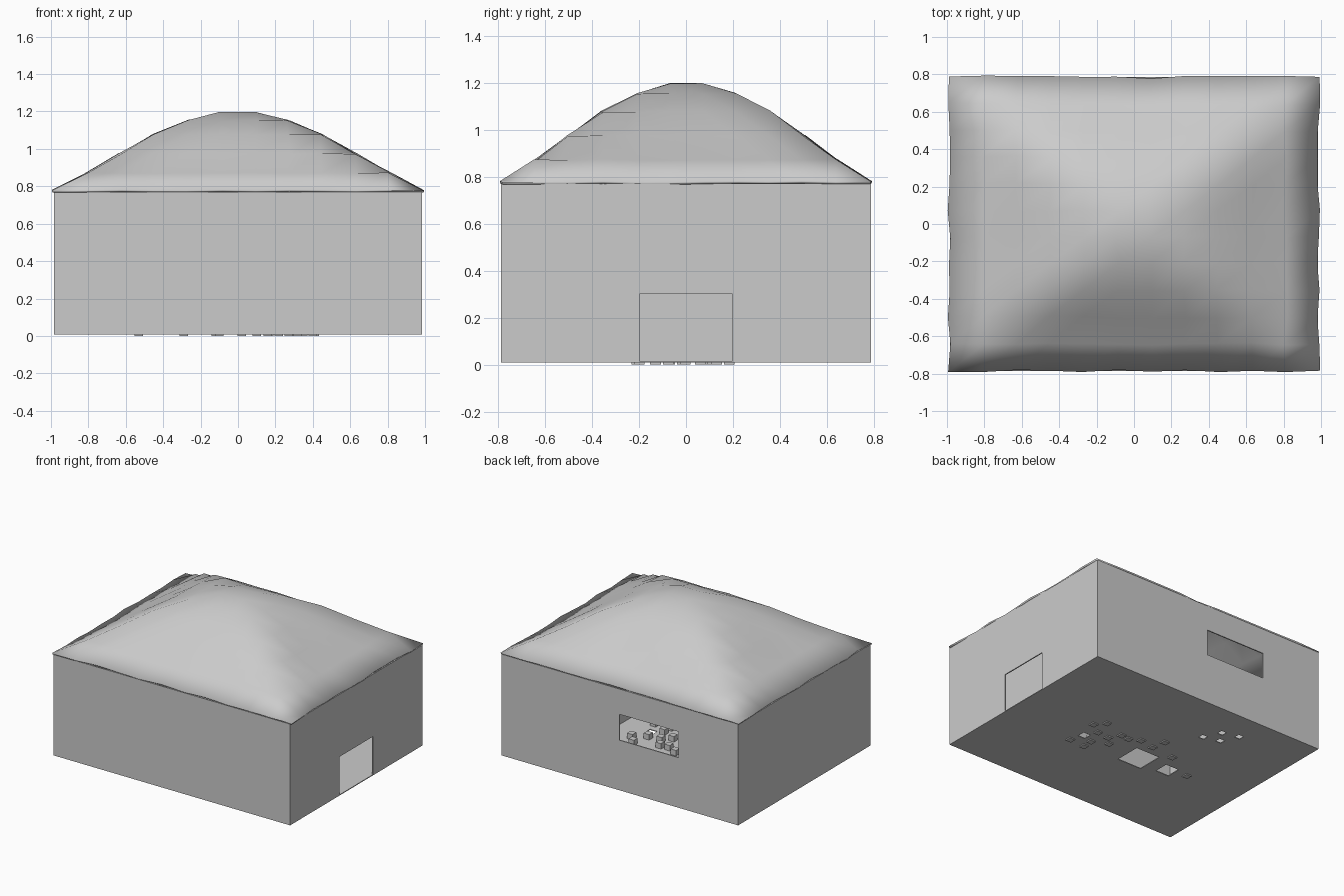
import bpy, bmesh, math, random
from mathutils import Vector

if "Cube" in bpy.data.objects:
    bpy.data.objects.remove(bpy.data.objects["Cube"])

random.seed(4)
grey = bpy.data.materials.new("plain grey")
grey.diffuse_color = (0.6, 0.6, 0.6, 1)
grey.use_nodes = True
grey.node_tree.nodes["Principled BSDF"].inputs["Base Color"].default_value = grey.diffuse_color


def finish(name, bm):
    me = bpy.data.meshes.new(name)
    bm.to_mesh(me)
    bm.free()
    me.materials.append(grey)
    ob = bpy.data.objects.new(name, me)
    bpy.context.collection.objects.link(ob)
    return ob


def boxes(name, spans):
    """One mesh made of boxes, each given as (x0, x1, y0, y1, z0, z1)."""
    bm = bmesh.new()
    for x0, x1, y0, y1, z0, z1 in spans:
        r = bmesh.ops.create_cube(bm, size=1)
        for v in r["verts"]:
            v.co = Vector(((x0 + x1) / 2 + v.co.x * (x1 - x0),
                           (y0 + y1) / 2 + v.co.y * (y1 - y0),
                           (z0 + z1) / 2 + v.co.z * (z1 - z0)))
    return finish(name, bm)


def block(x, y, s, z0, z1):
    return (x - s / 2, x + s / 2, y - s / 2, y + s / 2, z0, z1)


def cut(ob, cutter):
    m = ob.modifiers.new("cut", "BOOLEAN")
    m.object = cutter
    m.operation = "DIFFERENCE"
    m.solver = "EXACT"
    cutter.hide_render = True
    cutter.hide_set(True)


W, D, T = 0.985, 0.787, 0.008

# Walls and floor: thin open-topped shell
walls = boxes("walls_and_floor", [(-W, W, -D, D, 0.008, 0.77)])
cavity = boxes("cavity_cutter", [(-W + T, W - T, -D + T, D - T, 0.014, 1.0)])
floor_holes = [(-0.125, -0.10, 0.20), (-0.38, -0.10, 0.11), (0.36, -0.10, 0.06),
               (-0.277, 0.405, 0.045), (-0.34, 0.53, 0.045),
               (-0.464, 0.565, 0.045), (-0.40, 0.44, 0.045)]
openings = [(-0.49, 0.004, D - 0.05, D + 0.05, 0.385, 0.58),      # back window
            (W - 0.05, W + 0.05, -0.198, 0.198, 0.0141, 0.30)]    # side doorway
openings += [block(x, y, s, -0.05, 0.05) for x, y, s in floor_holes]
opening_cutter = boxes("opening_cutter", openings)
cut(walls, cavity)
cut(walls, opening_cutter)

# Interior partition behind the doorway
boxes("partition", [(0.604, 0.612, -D + T, D - T, 0.01, 0.76)])

# Small blocks scattered over the floor
spots = [(0.40, -0.20), (0.27, -0.21), (0.275, -0.13), (0.16, -0.075),
         (0.218, -0.015), (0.317, -0.004), (0.41, 0.06), (0.10, 0.06),
         (0.167, 0.068), (0.35, 0.13), (-0.12, 0.185), (-0.53, -0.07),
         (-0.29, 0.06), (0.02, 0.10), (-0.10, 0.08)]
boxes("floor_blocks", [block(x, y, 0.045, 0.0, 0.055) for x, y in spots])

# Roof: uneven hipped dome on an 11 x 11 grid
N = 11
profile = [1.198, 1.155, 1.078, 0.975, 0.872, 0.779]   # ring heights, centre to eave
bm = bmesh.new()
grid = []
for j in range(N + 1):
    row = []
    for i in range(N + 1):
        u, v = 2 * i / N - 1, 2 * j / N - 1
        ring = round((max(abs(u), abs(v)) * N - 1) / 2)
        jit = lambda a: random.uniform(-a, a)
        row.append(bm.verts.new((u * 0.989 + jit(0.009), v * 0.785 + jit(0.008),
                                 profile[ring] + jit(0.003))))
    grid.append(row)
for j in range(N):
    for i in range(N):
        bm.faces.new((grid[j][i], grid[j][i + 1], grid[j + 1][i + 1], grid[j + 1][i]))
roof = finish("roof", bm)
bpy.context.view_layer.objects.active = roof
roof.select_set(True)
bpy.ops.object.shade_smooth_by_angle(angle=math.radians(30))
sol = roof.modifiers.new("thickness", "SOLIDIFY")
sol.thickness = 0.012
sol.offset = -1
